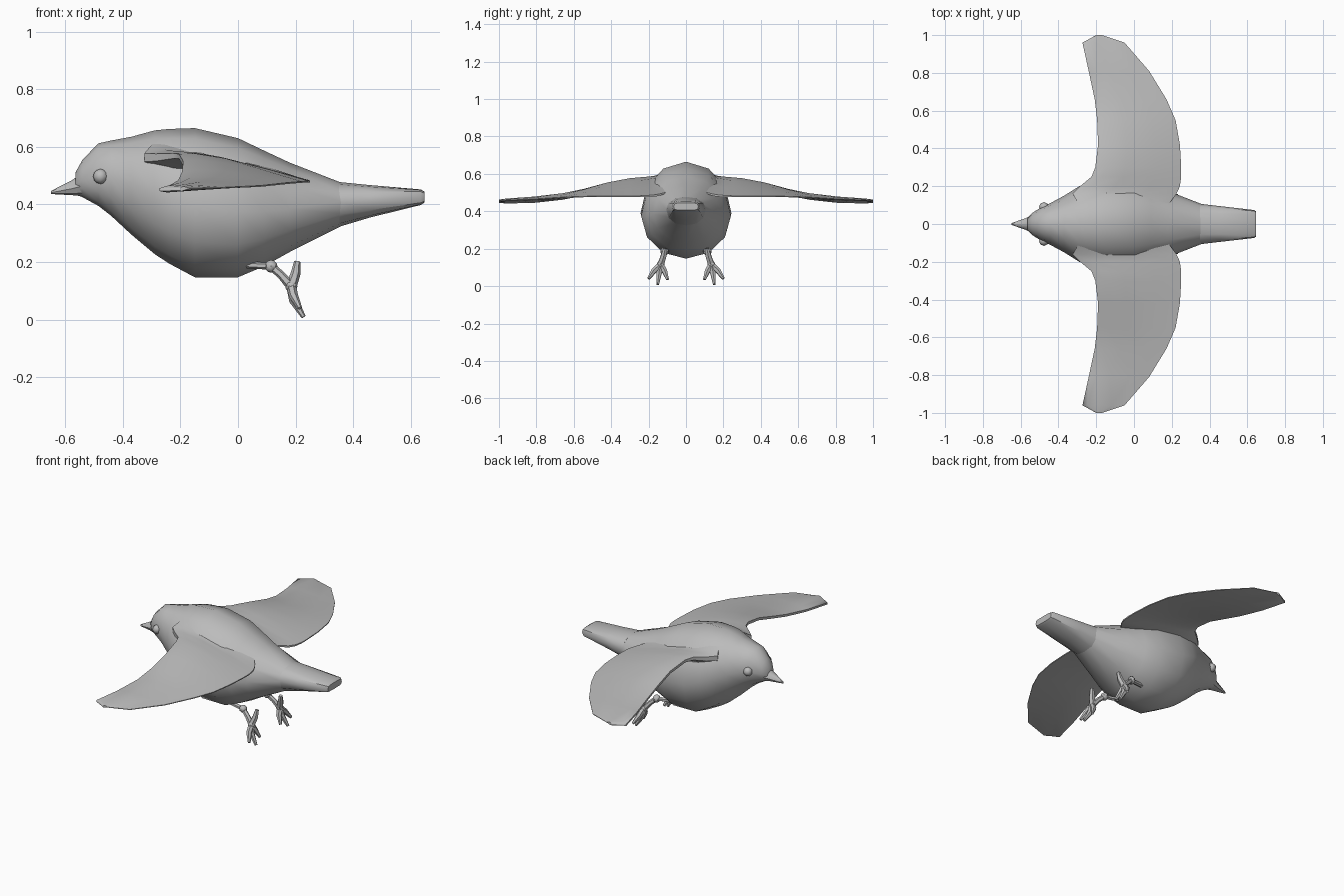
import bpy, bmesh
from math import cos, sin, tau, copysign
from mathutils import Vector

cube = bpy.data.objects.get("Cube")
if cube:
    bpy.data.objects.remove(cube, do_unlink=True)

GREY = (0.5, 0.5, 0.5, 1)
grey = bpy.data.materials.new("plain_grey")
grey.use_nodes = True
grey.diffuse_color = GREY
grey.node_tree.nodes["Principled BSDF"].inputs["Base Color"].default_value = GREY


def finish(name, bm, angle=0.7):
    bmesh.ops.recalc_face_normals(bm, faces=bm.faces)
    mesh = bpy.data.meshes.new(name)
    bm.to_mesh(mesh)
    bm.free()
    mesh.materials.append(grey)
    ob = bpy.data.objects.new(name, mesh)
    bpy.context.collection.objects.link(ob)
    bpy.ops.object.select_all(action='DESELECT')
    ob.select_set(True)
    bpy.context.view_layer.objects.active = ob
    bpy.ops.object.shade_smooth_by_angle(angle=angle)
    return ob


def add_loft(bm, rings):
    """Skin a list of equal-length point rings and cap both ends."""
    loops = [[bm.verts.new(p) for p in ring] for ring in rings]
    for a, b in zip(loops, loops[1:]):
        for i in range(len(a)):
            j = (i + 1) % len(a)
            bm.faces.new((a[i], a[j], b[j], b[i]))
    bm.faces.new(loops[0])
    bm.faces.new(loops[-1])


def add_limb(bm, points, radii, sides=6):
    """Tapered tube through the points."""
    pts = [Vector(p) for p in points]
    rings = []
    for i, p in enumerate(pts):
        d = (pts[min(i + 1, len(pts) - 1)] - pts[max(i - 1, 0)]).normalized()
        u = d.cross(Vector((0, 1, 0))).normalized()
        v = d.cross(u)
        rings.append([p + radii[i] * (u * cos(tau * k / sides) + v * sin(tau * k / sides))
                      for k in range(sides)])
    add_loft(bm, rings)


def add_ball(bm, centre, radius, seg=8, rows=6):
    new = bmesh.ops.create_uvsphere(bm, u_segments=seg, v_segments=rows, radius=radius)
    bmesh.ops.translate(bm, verts=new["verts"], vec=centre)


def body_ring(x, top, bottom, width, mid, power=1.0, sides=12):
    """Egg-shaped section; a power below one makes it squarer."""
    ring = []
    for k in range(sides):
        c, s = cos(tau * k / sides), sin(tau * k / sides)
        c, s = (copysign(abs(t) ** power, t) if abs(t) > 1e-6 else 0 for t in (c, s))
        ring.append((x, width * c, mid + s * (top - mid if s > 0 else mid - bottom)))
    return ring


# Body, from face to rump: x, top, bottom, half width, widest height
body = [(-.565, .51, .435, .03, .47), (-.54, .555, .425, .058, .485),
        (-.485, .612, .395, .092, .495), (-.44, .622, .36, .112, .49),
        (-.37, .635, .295, .15, .47), (-.29, .657, .228, .2, .44),
        (-.24, .662, .195, .222, .42), (-.15, .665, .147, .243, .39),
        (0, .63, .147, .24, .375), (.09, .587, .185, .212, .375),
        (.18, .545, .235, .175, .385), (.36, .475, .325, .105, .41)]
bm = bmesh.new()
add_loft(bm, [body_ring(*row) for row in body])
finish("body", bm)

# Tail, flattening to a blunt end
tail = [(.35, .478, .322, .107, .41, .95), (.46, .467, .355, .094, .415, .8),
        (.635, .452, .398, .074, .425, .5), (.647, .445, .406, .066, .425, .5)]
bm = bmesh.new()
add_loft(bm, [body_ring(*row) for row in tail])
finish("tail", bm)

# Beak
beak = [(-.535, .515, .428, .052, .465), (-.575, .485, .432, .03, .455),
        (-.649, .447, .436, .005, .441)]
bm = bmesh.new()
add_loft(bm, [body_ring(*row, 1.0, 8) for row in beak])
finish("beak", bm)

# Wing stations: y, leading x and z, trailing x and z, half thickness
wing = [(.1, -.29, .61, .18, .5, .03), (.16, -.325, .565, .225, .485, .042),
        (.2, -.285, .565, .243, .482, .036), (.25, -.225, .57, .25, .48, .026),
        (.3, -.205, .568, .25, .48, .023), (.42, -.19, .543, .243, .48, .022),
        (.55, -.195, .505, .22, .478, .02), (.66, -.208, .478, .172, .474, .02),
        (.81, -.24, .459, .08, .464, .018), (.96, -.273, .452, -.05, .458, .014),
        (1.0, -.2, .452, -.17, .456, .009)]


def wing_ring(side, y, xl, zl, xt, zt, t):
    chord = [(0, .3), (.12, .85), (.35, 1), (.7, .6), (1, .1),
             (1, -.15), (.7, -.3), (.35, -.6), (.12, -.8), (0, -.4)]
    return [(xl + f * (xt - xl), side * y, zl + f * (zt - zl) + h * t) for f, h in chord]


for side, label in ((-1, "front"), (1, "back")):
    bm = bmesh.new()
    add_loft(bm, [wing_ring(side, *row) for row in wing])
    finish(label + "_wing", bm, 0.9)

    # Eye
    bm = bmesh.new()
    add_ball(bm, (-.477, side * .09, .497), .026)
    finish(label + "_eye", bm, 1.2)

    # Leg with a knobbly knee
    bm = bmesh.new()
    knee, ankle = (.115, side * .115, .185), (.185, side * .135, .115)
    add_limb(bm, [(.03, side * .1, .19), knee], [.012, .012])
    add_ball(bm, knee, .022, 8, 6)
    add_limb(bm, [knee, (.15, side * .125, .155), ankle], [.014, .014, .017])
    finish(label + "_leg", bm)

    # Foot: one raised hind toe and three hanging front toes
    bm = bmesh.new()
    add_ball(bm, ankle, .021, 8, 6)
    add_limb(bm, [ankle, (.2, side * .12, .16), (.206, side * .112, .202)], [.019, .017, .011])
    for y, x, z in ((.098, .215, .035), (.152, .228, .009), (.2, .215, .04)):
        middle = (.193, side * (.135 + .55 * (y - .135)), .5 * (z + .125))
        add_limb(bm, [ankle, middle, (x, side * y, z)], [.017, .016, .008])
    finish(label + "_foot", bm)
